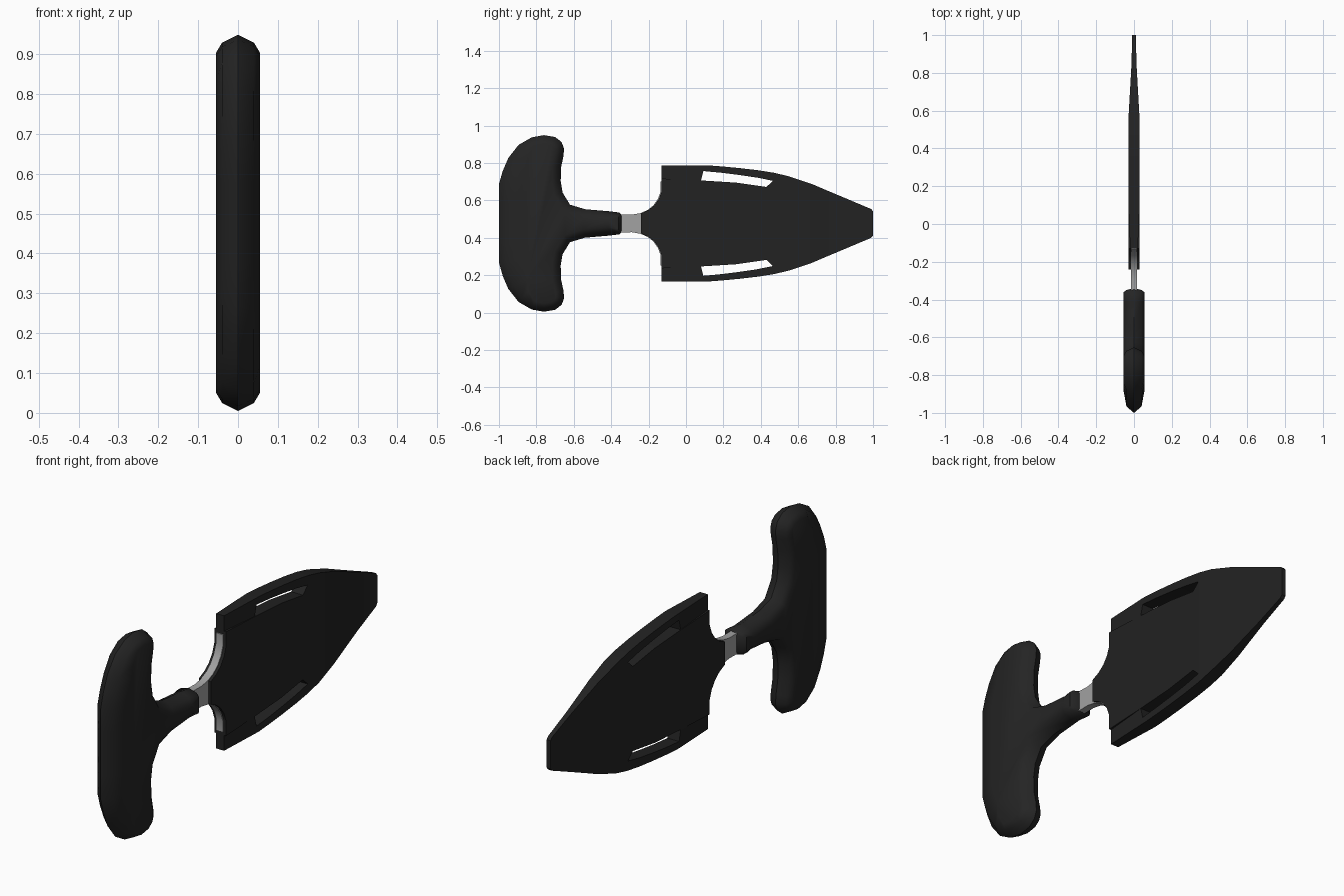
import bpy, bmesh, math
from mathutils import Vector

if "Cube" in bpy.data.objects:
    bpy.data.objects.remove(bpy.data.objects["Cube"])

CZ = 0.477  # height of the long axis


def material(name, c):
    m = bpy.data.materials.new(name)
    m.diffuse_color = (*c, 1)
    m.use_nodes = True
    m.node_tree.nodes["Principled BSDF"].inputs["Base Color"].default_value = m.diffuse_color
    return m


BLACK = material("handle black", (0.018, 0.018, 0.018))
SHEATH = material("sheath black", (0.016, 0.016, 0.016))
STEEL = material("steel grey", (0.36, 0.36, 0.36))


def finish(bm, name, mat, angle):
    bmesh.ops.remove_doubles(bm, verts=bm.verts, dist=1e-5)
    bmesh.ops.recalc_face_normals(bm, faces=bm.faces)
    me = bpy.data.meshes.new(name)
    bm.to_mesh(me)
    bm.free()
    ob = bpy.data.objects.new(name, me)
    bpy.context.collection.objects.link(ob)
    me.materials.append(mat)
    bpy.ops.object.select_all(action='DESELECT')
    ob.select_set(True)
    bpy.context.view_layer.objects.active = ob
    bpy.ops.object.shade_smooth_by_angle(angle=math.radians(angle))
    return ob


def loft(name, sections, mat, thick):
    """Box sections (y_low, z_low, y_high, z_high) joined along the length."""
    bm = bmesh.new()
    rings = []
    for ya, za, yb, zb in sections:
        ta, tb = thick(ya), thick(yb)
        rings.append([bm.verts.new(p) for p in (
            (-ta, ya, CZ + za), (ta, ya, CZ + za), (tb, yb, CZ + zb), (-tb, yb, CZ + zb))])
    for a, b in zip(rings, rings[1:]):
        for i in range(4):
            j = (i + 1) % 4
            bm.faces.new((a[i], a[j], b[j], b[i]))
    bm.faces.new(rings[0])
    bm.faces.new(rings[-1])
    return finish(bm, name, mat, 25)


def sheath_thickness(y):
    if y < 0.55:
        return 0.03
    if y < 0.85:
        return 0.03 - 0.017 * (y - 0.55) / 0.3
    return 0.013 - 0.003 * (y - 0.85) / 0.15


# T handle: upper half outline (y, z from axis), mirrored, then domed in x
half = [(-1, 0.1), (-1, 0.21), (-.98, .28), (-.95, .35), (-.895, .42), (-.825, .46),
        (-.76, .472), (-.70, .462), (-.665, .435), (-.652, .40), (-.655, .36), (-.668, .30),
        (-.67, .225), (-.66, .165), (-.62, .10), (-.54, .076), (-.41, .065),
        (-.355, .058), (-.34, .04)]
outline = [Vector(p) for p in half] + [Vector((y, -z)) for y, z in reversed(half)]
n = len(outline)
normals = []
for i in range(n):
    d = (outline[(i + 1) % n] - outline[i]).normalized() + \
        (outline[i] - outline[i - 1]).normalized()
    d.normalize()
    normals.append(Vector((d.y, -d.x)))  # inward for this clockwise outline
bm = bmesh.new()
rings = []
for x, inset in ((-.055, .045), (-.04, .02), (0, 0), (.04, .02), (.055, .045)):
    ring = []
    for p, nm in zip(outline, normals):
        k = inset
        if p.x < -0.85:           # longer taper on the palm side
            k *= 1 + 1.6 * min(1, (-0.85 - p.x) / 0.1) * (inset / 0.045)
        elif p.x > -0.38:         # blunt stem end
            k *= 0.5
        q = p + nm * k
        ring.append(bm.verts.new((x, q.x, CZ + q.y)))
    rings.append(ring)
for a, b in zip(rings, rings[1:]):
    for i in range(n):
        j = (i + 1) % n
        bm.faces.new((a[i], a[j], b[j], b[i]))
bm.faces.new(rings[0])
bm.faces.new(rings[-1])
finish(bm, "handle", BLACK, 50)

# Blade tang, flaring just ahead of the sheath throat
tang = [(-.37, .048), (-.34, .048), (-.29, .047), (-.244, .055), (-.205, .072),
        (-.175, .096), (-.15, .131), (-.135, .172), (-.135, .225), (-.1, .225)]
loft("blade_tang", [(y, -z, y, z) for y, z in tang], STEEL, lambda y: 0.017)

# Sheath body: concave throat, slot inner edges, tapering tip
body = [(-.24, .053), (-.2, .072), (-.17, .096), (-.145, .131), (-.13, .172), (-.13, .24),
        (.08, .23), (.27, .218), (.43, .195), (.465, .228), (.47, .271), (.55, .252),
        (.67, .212), (.75, .178), (.85, .136), (.99, .077), (1.0, .065)]
loft("sheath_body", [(y, -z, y, z) for y, z in body], SHEATH, sheath_thickness)

# Thinner rims outside the slots, above and below
rim = [(-.13, .21, -.13, .311), (.075, .21, .075, .311), (.08, .23, .09, .311),
       (.093, .280, .11, .311), (.19, .271, .19, .305), (.285, .259, .285, .296),
       (.38, .245, .38, .285), (.465, .228, .47, .271)]
for s, name in ((1, "sheath_rim_upper"), (-1, "sheath_rim_lower")):
    loft(name, [(a, b * s, c, d * s) for a, b, c, d in rim], SHEATH,
         lambda y: 0.02 + 0.01 * max(0, min(1, (y + 0.1) / 0.2)))
